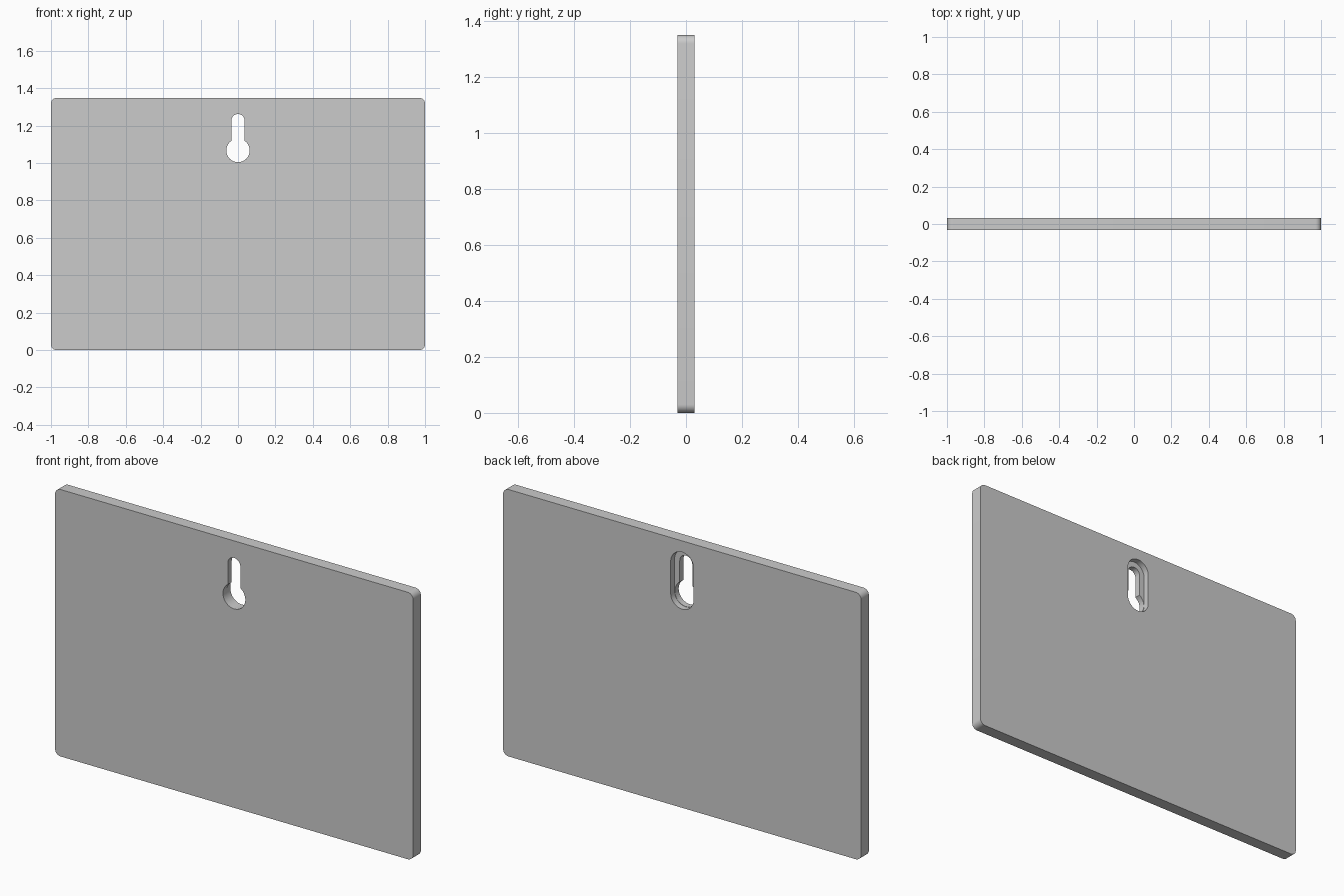
import bpy, bmesh
from math import sin, cos, asin, pi

if "Cube" in bpy.data.objects:
    bpy.data.objects.remove(bpy.data.objects["Cube"])

T = 0.031            # half thickness
W, H, R = 1.0, 1.348, 0.03
LOW, HIGH = 1.067, 1.227   # centres of the keyhole's two arcs
BIG, SMALL, POCKET = 0.0625, 0.035, 0.064


def arc(cx, cz, r, a0, a1, n):
    return [(cx + r * cos(a0 + (a1 - a0) * i / n),
             cz + r * sin(a0 + (a1 - a0) * i / n)) for i in range(n + 1)]


def prism(name, outline, y0, y1):
    """Extrude an x-z outline from y0 to y1."""
    bm = bmesh.new()
    face = bm.faces.new([bm.verts.new((x, y0, z)) for x, z in outline])
    new = bmesh.ops.extrude_face_region(bm, geom=[face])["geom"]
    verts = [g for g in new if isinstance(g, bmesh.types.BMVert)]
    bmesh.ops.translate(bm, verts=verts, vec=(0, y1 - y0, 0))
    bmesh.ops.recalc_face_normals(bm, faces=bm.faces)
    mesh = bpy.data.meshes.new(name)
    bm.to_mesh(mesh)
    bm.free()
    obj = bpy.data.objects.new(name, mesh)
    bpy.context.collection.objects.link(obj)
    return obj


# Plate with rounded corners
corners = [(W - R, H - R), (-W + R, H - R), (-W + R, R), (W - R, R)]
outline = [p for k, (x, z) in enumerate(corners)
           for p in arc(x, z, R, k * pi / 2, (k + 1) * pi / 2, 8)]
plate = prism("hanging_plate", outline, -T, T)

# Keyhole through the front skin
neck = pi / 2 - asin(SMALL / BIG)
keyhole = (arc(0, HIGH, SMALL, 0, pi, 24)
           + arc(0, LOW, BIG, pi - neck, 2 * pi + neck, 40))
key_cutter = prism("keyhole_cutter", keyhole, -0.06, 0.01)

# Wider oval pocket in the back for the screw head
oval = arc(0, HIGH, POCKET, 0, pi, 28) + arc(0, LOW, POCKET, pi, 2 * pi, 28)
pocket_cutter = prism("pocket_cutter", oval, 0.0, 0.06)

bpy.context.view_layer.objects.active = plate
plate.select_set(True)
for cutter in (pocket_cutter, key_cutter):
    cutter.hide_render = True
    cutter.select_set(False)
    mod = plate.modifiers.new(cutter.name, 'BOOLEAN')
    mod.operation = 'DIFFERENCE'
    mod.solver = 'EXACT'
    mod.object = cutter
    bpy.ops.object.modifier_apply(modifier=mod.name)
    bpy.data.objects.remove(cutter)

bpy.ops.object.shade_smooth_by_angle(angle=0.6)
